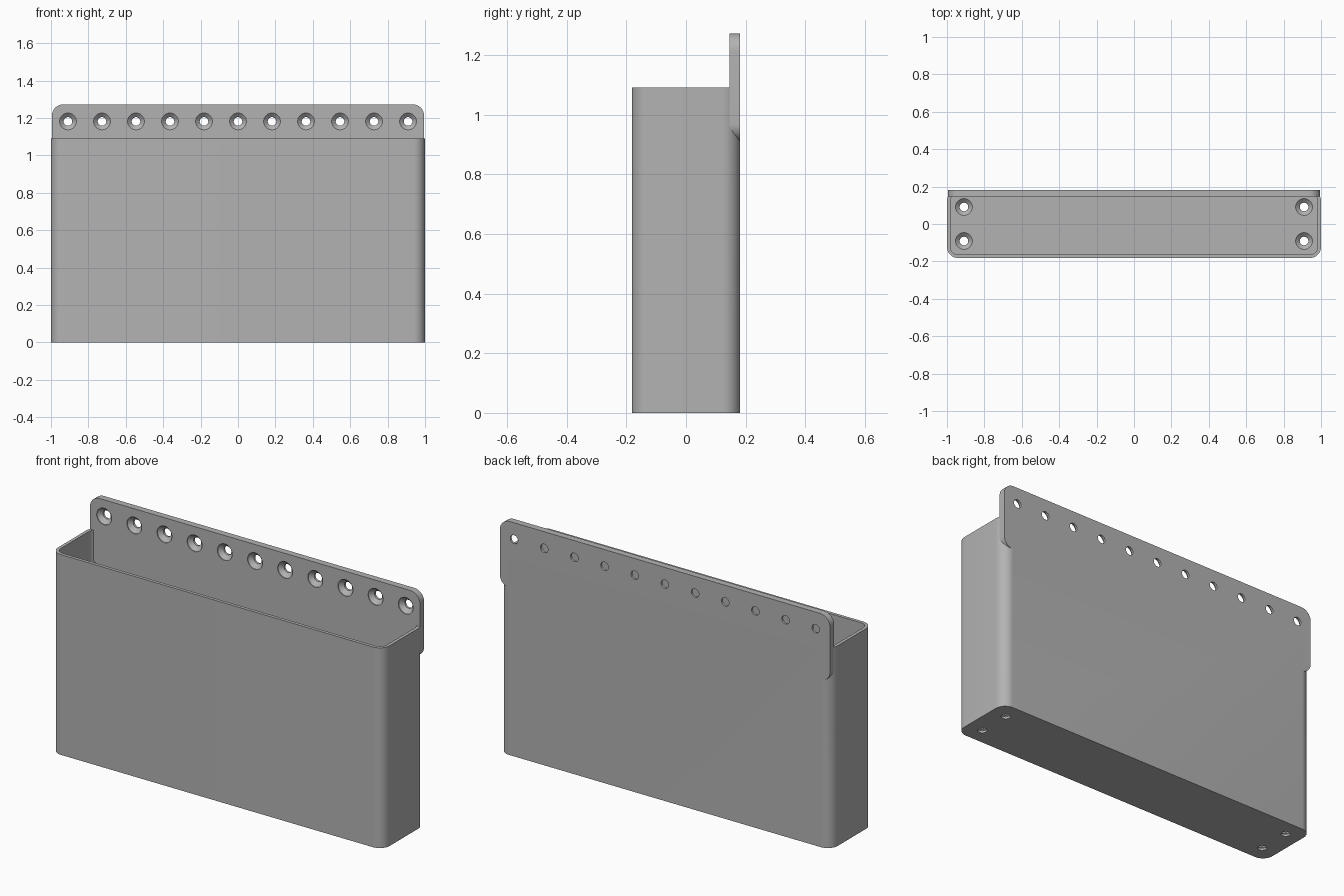
import bpy, bmesh, math
from mathutils import Matrix, Vector

if "Cube" in bpy.data.objects:
    bpy.data.objects.remove(bpy.data.objects["Cube"])

U = 2 / 11                      # hole pitch, the module of the whole design
DEPTH, HEIGHT = U, 6 * U        # half depth and rim height of the bin
WALL, PLATE, RADIUS = 0.018, 0.036, 0.06

grey = bpy.data.materials.new("grey plastic")
grey.use_nodes = True
colour = (0.45, 0.45, 0.45, 1)
grey.diffuse_color = colour
grey.node_tree.nodes["Principled BSDF"].inputs["Base Color"].default_value = colour


def finish(name, bm):
    bmesh.ops.recalc_face_normals(bm, faces=bm.faces)
    mesh = bpy.data.meshes.new(name)
    bm.to_mesh(mesh)
    bm.free()
    mesh.materials.append(grey)
    obj = bpy.data.objects.new(name, mesh)
    bpy.context.collection.objects.link(obj)
    return obj


def rounded_prism(name, half_w, half_h, radius, length, matrix):
    """Rounded rectangle in XY, extruded along +Z, then placed by matrix."""
    bm = bmesh.new()
    verts = []
    for q, (sx, sy) in enumerate(((1, 1), (-1, 1), (-1, -1), (1, -1))):
        for i in range(13):
            a = (q + i / 12) * math.pi / 2
            verts.append(bm.verts.new((sx * (half_w - radius) + radius * math.cos(a),
                                       sy * (half_h - radius) + radius * math.sin(a), 0)))
    face = bm.faces.new(verts)
    new = bmesh.ops.extrude_face_region(bm, geom=[face])["geom"]
    bmesh.ops.translate(bm, vec=(0, 0, length),
                        verts=[v for v in new if isinstance(v, bmesh.types.BMVert)])
    bmesh.ops.transform(bm, matrix=matrix, verts=bm.verts)
    return finish(name, bm)


def screw_hole(bm, matrix):
    """Countersunk hole: local z = 0 is the countersunk face, -z runs through."""
    profile = ((0.045, 0.03), (0.045, -0.004), (0.023, -0.024), (0.023, -0.08))
    rings = []
    for r, z in profile:
        rings.append([bm.verts.new(matrix @ Vector((r * math.cos(a), r * math.sin(a), z)))
                      for a in (math.tau * i / 32 for i in range(32))])
    for low, high in zip(rings, rings[1:]):
        for i in range(32):
            j = (i + 1) % 32
            bm.faces.new((low[i], low[j], high[j], high[i]))
    bm.faces.new(rings[0])
    bm.faces.new(rings[-1])


def combine(target, tool, operation):
    mod = target.modifiers.new(operation.lower(), 'BOOLEAN')
    mod.operation, mod.solver, mod.object = operation, 'EXACT', tool
    bpy.context.view_layer.objects.active = target
    bpy.ops.object.modifier_apply(modifier=mod.name)
    bpy.data.objects.remove(tool)


# Open bin
bin_body = rounded_prism("storage_bin", 1, DEPTH, RADIUS, HEIGHT, Matrix())
cavity = rounded_prism("cavity_cutter", 1 - WALL, DEPTH - WALL, RADIUS - WALL, HEIGHT,
                       Matrix.Translation((0, 0, PLATE)))
combine(bin_body, cavity, 'DIFFERENCE')

# Mounting plate along the back, rising above the rim
upright = Matrix.Rotation(math.pi / 2, 4, 'X')
plate = rounded_prism("mounting_plate", 0.995, U, RADIUS, PLATE,
                      Matrix.Translation((0, DEPTH, HEIGHT)) @ upright)
combine(bin_body, plate, 'UNION')

# Screw holes: a row in the plate and four in the floor
bm = bmesh.new()
for i in range(-5, 6):
    screw_hole(bm, Matrix.Translation((i * U, DEPTH - PLATE, 6.5 * U)) @ upright)
for x in (-5 * U, 5 * U):
    for y in (-U / 2, U / 2):
        screw_hole(bm, Matrix.Translation((x, y, PLATE)))
combine(bin_body, finish("hole_cutter", bm), 'DIFFERENCE')

# Smooth the round corners, keep the edges sharp
bpy.ops.object.select_all(action='DESELECT')
bin_body.select_set(True)
bpy.context.view_layer.objects.active = bin_body
bpy.ops.object.shade_smooth_by_angle(angle=math.radians(25))
